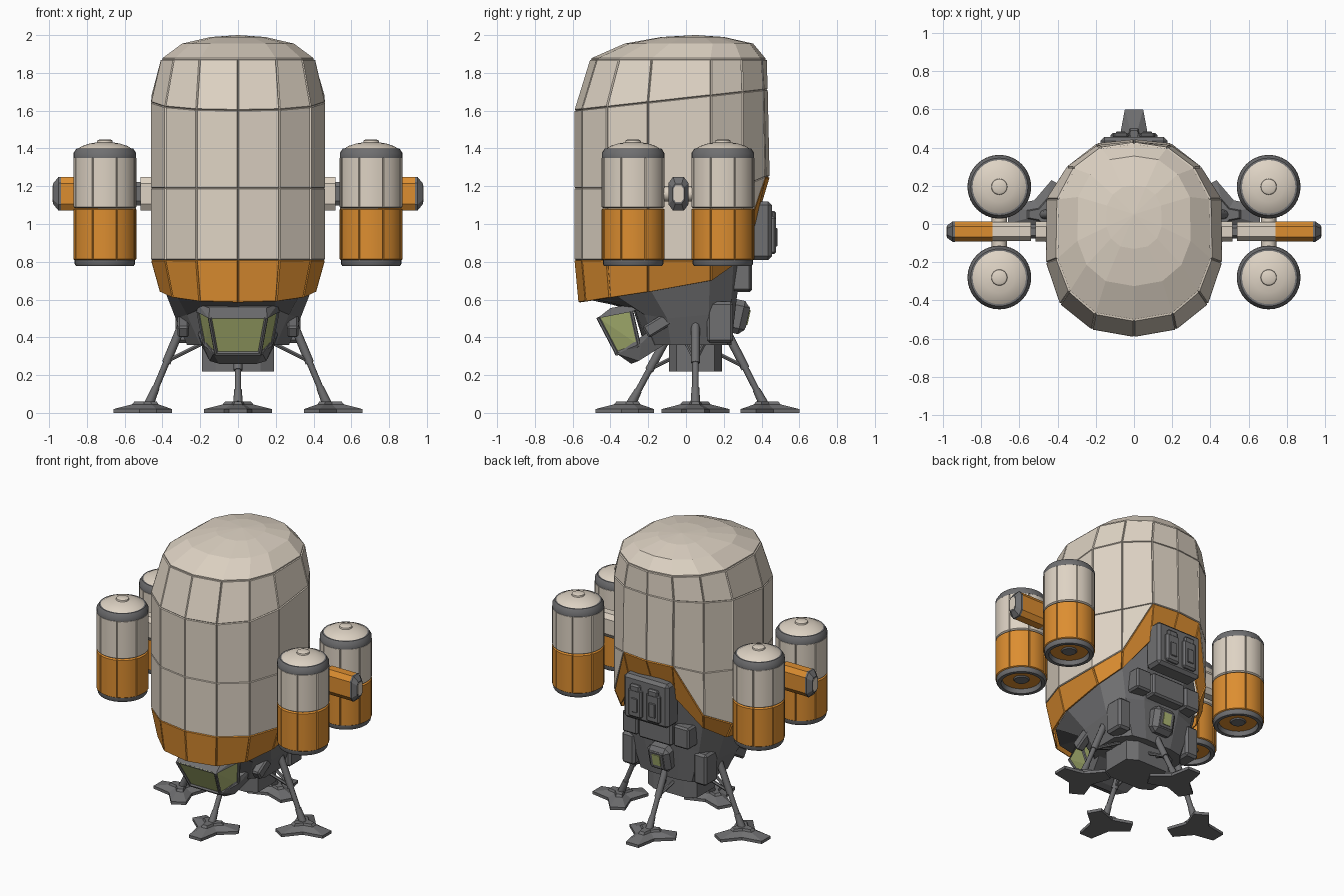
import bpy, bmesh, math
from mathutils import Vector, Matrix

if "Cube" in bpy.data.objects:
    bpy.data.objects.remove(bpy.data.objects["Cube"])

def mat(name, rgb):
    m = bpy.data.materials.new(name)
    m.diffuse_color = (*rgb, 1)
    m.use_nodes = True
    m.node_tree.nodes["Principled BSDF"].inputs["Base Color"].default_value = m.diffuse_color
    return m

CREAM = mat("cream", (0.73, 0.65, 0.55))
ORANGE = mat("orange", (0.72, 0.27, 0.03))
DARK = mat("dark_grey", (0.16, 0.16, 0.165))
GLASS = mat("green_glass", (0.43, 0.49, 0.18))

def finish(name, bm, m, smooth=None):
    bmesh.ops.recalc_face_normals(bm, faces=bm.faces)
    me = bpy.data.meshes.new(name)
    bm.to_mesh(me)
    bm.free()
    me.materials.append(m)
    if smooth:
        me.polygons.foreach_set("use_smooth", [True] * len(me.polygons))
        me.set_sharp_from_angle(angle=math.radians(smooth))
    ob = bpy.data.objects.new(name, me)
    bpy.context.collection.objects.link(ob)
    return ob

def loft(name, rings, m, caps=True, panel=0, smooth=None):
    bm = bmesh.new()
    vs = [[bm.verts.new(p) for p in r] for r in rings]
    n = len(rings[0])
    for a, b in zip(vs, vs[1:]):
        for i in range(n):
            j = (i + 1) % n
            bm.faces.new((a[i], a[j], b[j], b[i]))
    if caps:
        bm.faces.new(vs[0][::-1])
        bm.faces.new(vs[-1])
    bmesh.ops.remove_doubles(bm, verts=bm.verts, dist=1e-4)
    if panel:
        bmesh.ops.recalc_face_normals(bm, faces=bm.faces)
        bmesh.ops.inset_individual(bm, faces=bm.faces[:], thickness=0.005, depth=panel)
    return finish(name, bm, m, smooth)

def box(name, c, size, m=DARK, bevel=0.01, tilt=0):
    bm = bmesh.new()
    bmesh.ops.create_cube(bm, size=1, matrix=Matrix.Diagonal((*size, 1)))
    if bevel:
        bmesh.ops.bevel(bm, geom=bm.edges[:], offset=bevel, segments=1, affect='EDGES')
    bm.transform(Matrix.Translation(c) @ Matrix.Rotation(tilt, 4, 'X'))
    return finish(name, bm, m)

def solid(name, half, m):
    """Convex solid from points mirrored in x."""
    bm = bmesh.new()
    for x, y, z in half:
        bm.verts.new((x, y, z))
        bm.verts.new((-x, y, z))
    bmesh.ops.convex_hull(bm, input=bm.verts)
    bmesh.ops.dissolve_limit(bm, angle_limit=0.02, verts=bm.verts, edges=bm.edges)
    return finish(name, bm, m)

def rod(name, a, b, r, m=DARK, n=8, r2=None):
    a, b = Vector(a), Vector(b)
    q = (b - a).to_track_quat('Z', 'Y')
    ring = lambda p, rr: [p + q @ Vector((rr * math.cos(t * math.tau / n), rr * math.sin(t * math.tau / n), 0)) for t in range(n)]
    return loft(name, [ring(a, r), ring(b, r2 or r)], m, smooth=50 if n > 6 else None)

def lathe(name, prof, c, m, n=32):
    return loft(name, [[(c[0] + r * math.cos(i * math.tau / n), c[1] + r * math.sin(i * math.tau / n), z)
                        for i in range(n)] for r, z in prof], m, caps=False, smooth=35)

def full(half):
    return half + [(-x, y, z) for x, y, z in half[-2:0:-1]]

# hull: half outlines from front to back, 14 sides
MID = [(0, -.583), (.217, -.545), (.38, -.415), (.453, -.2), (.45, .13), (.345, .295), (.19, .405), (0, .425)]
TOP = [(0, -.5), (.2, -.465), (.335, -.35), (.4, -.18), (.395, .13), (.31, .29), (.17, .395), (0, .42)]
LOW = [(0, -.562), (.2, -.525), (.34, -.4), (.405, -.2), (.405, .13), (.32, .26), (.17, .36), (0, .36)]
lift = lambda pts, zs: full([(x, y, z) for (x, y), z in zip(pts, zs)])
BACK = MID[:6] + [(.19, .415), (0, .435)]
r_low = lift(LOW, [.585, .59, .61, .64, .70, .79, 1.0, 1.06])
r_band = lift(BACK, [.81] * 5 + [.9, 1.25, 1.25])
r_mid = lift(BACK, [1.19] * 5 + [1.2, 1.25, 1.25])
r_up = lift(MID, [1.6 + .11 * (y + .59) for x, y in MID])
r_top = lift(TOP, [1.87] * 8)
loft("hull_orange_skirt", [r_low, r_band], ORANGE, False, 0.008)
loft("hull_panels", [r_band, r_mid, r_up, r_top], CREAM, False, 0.008)
dome = lambda s, z, oy: [(x * s, y * s + oy, z) for x, y, _ in r_top]
loft("hull_dome", [r_top, dome(1.0, 1.878, 0), dome(.74, 1.955, .045), dome(.36, 1.99, .05), dome(.01, 2.0, .05)], CREAM)

# lower body
body_top = [(x * .97, y * .97, z + .02) for x, y, z in r_low]
body_mid = full([(0, -.28, .55), (.2, -.27, .55), (.27, -.22, .52), (.33, -.1, .5),
                 (.33, .12, .52), (.27, .24, .6), (.14, .27, .62), (0, .27, .62)])
body_bot = lift([(0, -.22), (.14, -.2), (.2, -.16), (.27, -.08), (.27, .13), (.2, .22), (.1, .24), (0, .24)], [.36] * 8)
loft("lower_body", [body_bot, body_mid, body_top], DARK)
eng = [(.19, -.05), (.19, .15), (.12, .19), (-.12, .19), (-.19, .15), (-.19, -.05), (-.12, -.09), (.12, -.09)]
loft("engine_block", [[(x, y, z) for x, y in eng] for z in (.22, .4)], DARK)

# cockpit: glass, chin, frame bars
gl = [(.15, -.465, .505), (.115, -.365, .315), (.21, -.29, .54), (.175, -.25, .36)]
solid("cockpit_glass", gl, GLASS)
solid("cockpit_chin", [(.13, -.365, .312), (.1, -.29, .26), (.15, -.25, .275), (.19, -.235, .37),
                       (.2, -.1, .37), (.25, -.1, .5)], DARK)
solid("cockpit_brow", [(.155, -.47, .5), (.22, -.29, .535), (.21, -.29, .575), (.15, -.4, .555), (.2, -.2, .57)], DARK)
for s in (1, -1):
    g = [(s * x, y, z) for x, y, z in gl]
    for a, b in ((0, 1), (2, 3), (1, 3)):
        rod("cockpit_frame_bar", g[a], g[b], .011, n=6)
rod("cockpit_sill", (-.12, -.367, .315), (.12, -.367, .315), .012, n=6)

# rear equipment
box("rear_backpack", (0, .39, .965), (.35, .13, .31), bevel=.02)
for s in (1, -1):
    box("backpack_locker", (s * .07, .46, .94), (.105, .035, .2), bevel=.012)
    box("backpack_vent", (s * .07, .462, 1.045), (.08, .03, .05))
    box("locker_handle", (s * .07, .478, .93), (.05, .012, .1), bevel=.004)
    box("rear_side_module", (s * .2, .28, .72), (.12, .13, .15), bevel=.012)
    # side braces where the legs attach
    box("leg_mount", (s * .28, .18, .48), (.1, .14, .22), bevel=.015)
    box("side_brace", (s * .29, -.06, .52), (.06, .36, .07), bevel=.01, tilt=.55)
box("rear_centre_module", (0, .28, .72), (.26, .14, .16), bevel=.012)
box("rear_hatch", (0, .27, .51), (.17, .11, .18), bevel=.03, tilt=-.22)
box("hatch_frame", (0, .318, .505), (.11, .02, .12), bevel=.006, tilt=-.22)
box("hatch_window", (0, .33, .505), (.06, .008, .08), GLASS, 0, -.22)

# landing legs: foot centre, outward angle, upper joint
for name, f, ang, top in (("right", (.48, .05), 0, (.29, .05, .48)), ("left", (-.48, .05), math.pi, (-.29, .05, .48)),
                          ("front", (0, -.3), -math.pi / 2, (0, -.1, .40)), ("rear", (0, .42), math.pi / 2, (0, .22, .42))):
    out = []
    for k in range(3):
        t = ang + k * math.tau / 3
        d, e = Vector((math.cos(t), math.sin(t))), Vector((-math.sin(t), math.cos(t)))
        c = Vector((math.cos(t + math.pi / 3), math.sin(t + math.pi / 3)))
        out += [d * .18 - e * .048, d * .18 + e * .048, c * .085]
    foot = lambda s, z: [(f[0] + p.x * s, f[1] + p.y * s, z) for p in out]
    loft(name + "_foot", [foot(1, 0), foot(1, .02), foot(.45, .045), foot(.38, .06)], DARK)
    d = Vector((math.cos(ang), math.sin(ang), 0))
    side = Vector((-d.y, d.x, 0))
    a, b = Vector((*f, .05)) - d * .01, Vector(top)
    rod(name + "_leg", a, b, .017)
    rod(name + "_leg_ankle", a, a.lerp(b, .2), .026, r2=.02)
    rod(name + "_leg_sleeve", a.lerp(b, .5), b, .023)
    k = a.lerp(b, .52)
    for s in (1, -1):
        rod(name + "_strut", k, k - d * .2 + side * s * .05 + Vector((0, 0, .1)), .011, n=6)

# fuel tanks: eight curved panels with grooves
def tank_ring(c, r, z):
    pts = []
    for k in range(8):
        for a, dr in ((-22.5, .006), (-21, 0), (-11, 0), (0, 0), (11, 0), (21, 0)):
            t = math.radians(k * 45 + a)
            pts.append((c[0] + (r - dr) * math.cos(t), c[1] + (r - dr) * math.sin(t), z))
    return pts

for sx in (1, -1):
    for y in (.195, -.28):
        c = (sx * .705, y)
        for part, z0, z1, m in (("lower", .808, 1.083, ORANGE), ("upper", 1.085, 1.355, CREAM)):
            loft("tank_" + part, [tank_ring(c, r, z) for r, z in
                 ((.158, z0), (.167, z0 + .006), (.167, z1 - .006), (.158, z1))], m, smooth=25)
        lathe("tank_base", [(0, .80), (.045, .80), (.075, .835), (.115, .835), (.13, .778),
                            (.153, .778), (.16, .788), (.16, .815)], c, DARK)
        lathe("tank_collar", [(.15, 1.345), (.166, 1.35), (.166, 1.375), (.15, 1.4), (.12, 1.4)], c, DARK)
        lathe("tank_dome", [(.12, 1.395), (.143, 1.398), (.12, 1.413), (.08, 1.426), (.042, 1.432),
                            (.04, 1.442), (.03, 1.447), (0, 1.447)], c, CREAM)
        # connector to the arm
        rod("tank_connector", (sx * .705, -.04, 1.16), (sx * .705, y * .75, 1.16), .04, CREAM)

    # side arm: stretched octagon sections along x
    def sec(x, s):
        return [(sx * x, -.04 + p * s, 1.16 + q * s) for p, q in
                ((.028, -.088), (.052, -.055), (.052, .055), (.028, .088), (-.028, .088), (-.052, .055), (-.052, -.055), (-.028, -.088))]
    for part, secs, m in (("root", ((.43, 1), (.515, 1)), CREAM), ("neck", ((.5, .7), (.56, .7)), DARK),
                          ("inner", ((.54, .95), (.74, .95)), CREAM), ("outer", ((.74, 1), (.94, 1)), ORANGE),
                          ("tip", ((.938, 1.02), (.95, 1.02), (.98, .6)), DARK), ("tip_cap", ((.97, .5), (.982, .5)), CREAM)):
        loft("arm_" + part, [sec(x, s) for x, s in secs], m)
